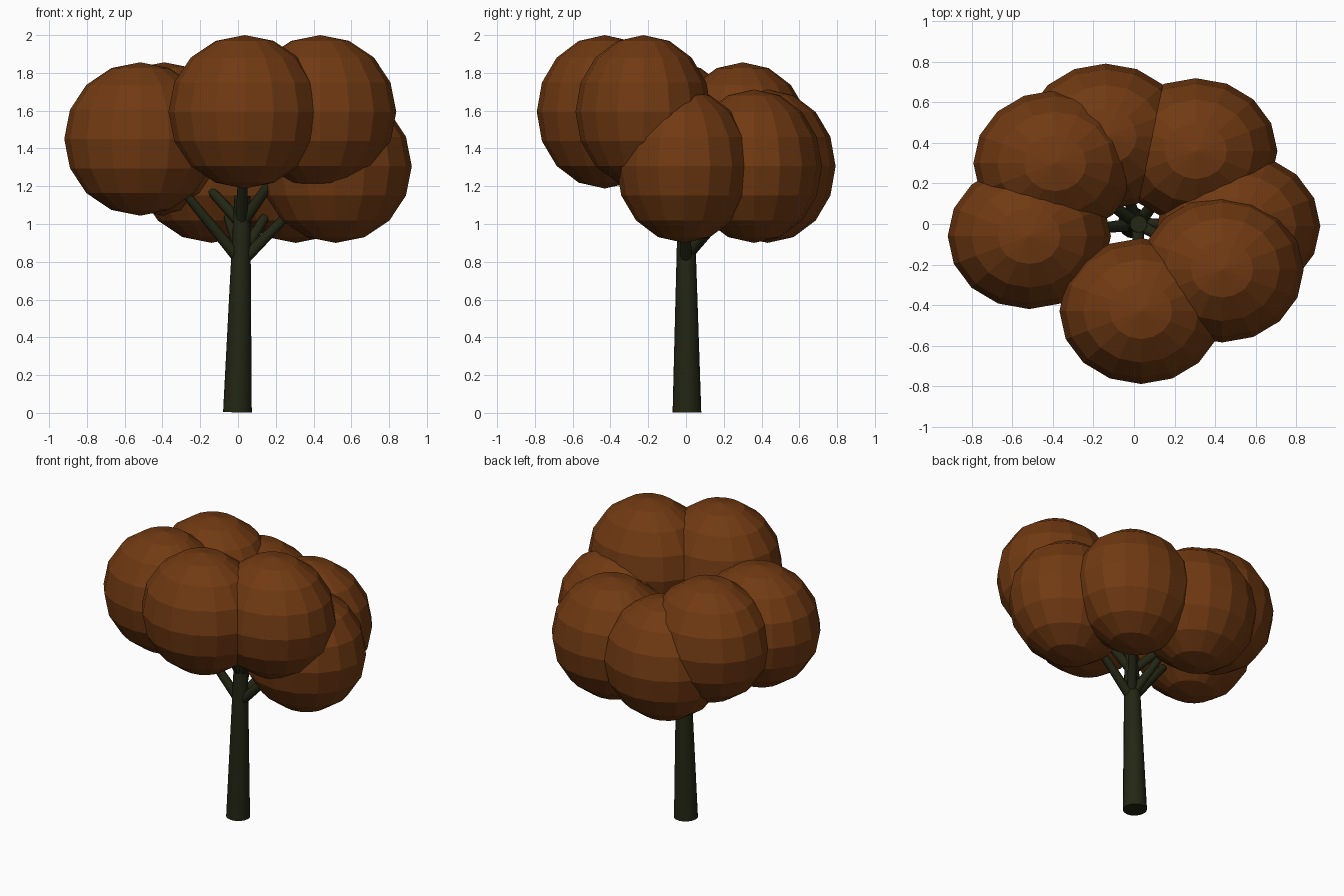
import bpy, bmesh, math
from mathutils import Vector

if "Cube" in bpy.data.objects:
    bpy.data.objects.remove(bpy.data.objects["Cube"])


def material(name, rgb):
    m = bpy.data.materials.new(name)
    m.diffuse_color = (*rgb, 1)
    m.use_nodes = True
    m.node_tree.nodes["Principled BSDF"].inputs["Base Color"].default_value = m.diffuse_color
    return m


LEAF = material("autumn_brown", (0.165, 0.042, 0.006))
BARK = material("dark_bark", (0.017, 0.019, 0.007))


def make_object(name, bm, mat):
    mesh = bpy.data.meshes.new(name)
    bm.to_mesh(mesh)
    bm.free()
    mesh.materials.append(mat)
    obj = bpy.data.objects.new(name, mesh)
    bpy.context.collection.objects.link(obj)
    return obj


def limb(name, start, end, r1, r2, sides):
    """Tapered round limb between two points."""
    a, b = Vector(start), Vector(end)
    bm = bmesh.new()
    bmesh.ops.create_cone(bm, cap_ends=True, segments=sides, radius1=r1,
                          radius2=r2, depth=(b - a).length)
    obj = make_object(name, bm, BARK)
    obj.location = (a + b) / 2
    obj.rotation_mode = 'QUATERNION'
    obj.rotation_quaternion = Vector((0, 0, 1)).rotation_difference(b - a)
    for p in obj.data.polygons:
        p.use_smooth = len(p.vertices) == 4


def foliage(name, centre):
    """Faceted leaf clump, slightly flattened front to back."""
    bm = bmesh.new()
    bmesh.ops.create_uvsphere(bm, u_segments=16, v_segments=8, radius=1)
    obj = make_object(name, bm, LEAF)
    obj.location = centre
    obj.scale = (0.403, 0.36, 0.406)


# Leaf clumps: centre and height at which their branch leaves the trunk
clumps = {
    "front": ((0.035, -0.43, 1.594), 1.00),
    "front_right": ((0.435, -0.225, 1.594), 1.00),
    "left": ((-0.517, -0.06, 1.45), 0.80),
    "back_left": ((-0.39, 0.30, 1.45), 1.00),
    "back": ((-0.14, 0.432, 1.306), 0.83),
    "back_right": ((0.305, 0.36, 1.306), 0.83),
    "right": ((0.517, -0.01, 1.306), 0.80),
}

# Trunk, leaning slightly to the right
limb("trunk", (-0.003, 0.005, 0.003), (0.023, 0.0, 1.15), 0.076, 0.042, 16)

# Foliage and the branches reaching into it
for name, (centre, z) in clumps.items():
    foliage("foliage_" + name, centre)
    root = Vector((0.018, 0.0, z))
    tip = root.lerp(Vector(centre), 0.75)
    limb("branch_" + name, root, tip, 0.032, 0.02, 8)
